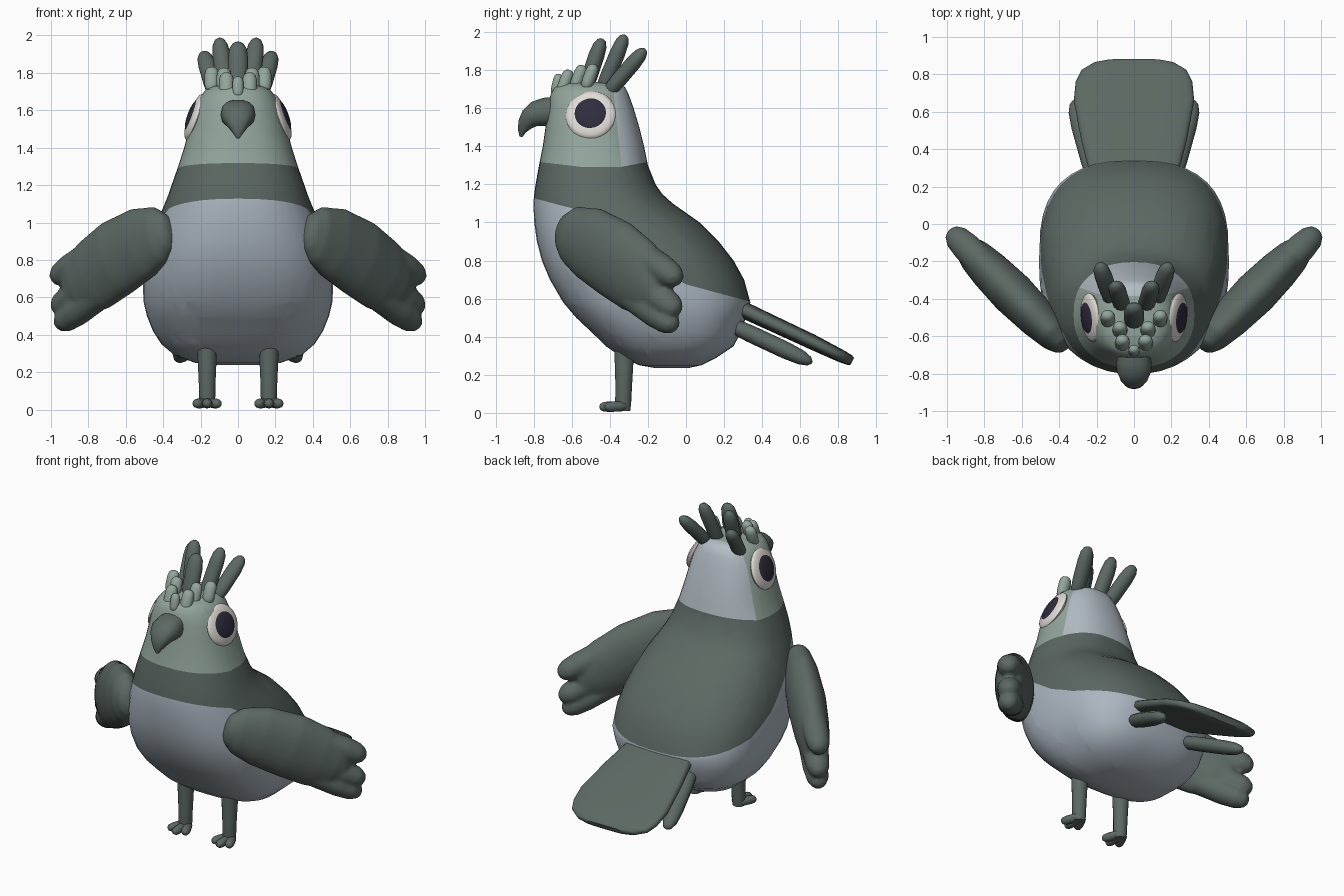
import bpy, bmesh, math
from mathutils import Vector, Matrix

if "Cube" in bpy.data.objects:
    bpy.data.objects.remove(bpy.data.objects["Cube"])


def material(name, rgb):
    lin = [((c / 255 + 0.055) / 1.055) ** 2.4 for c in rgb]
    m = bpy.data.materials.new(name)
    m.diffuse_color = (*lin, 1)
    m.use_nodes = True
    m.node_tree.nodes["Principled BSDF"].inputs["Base Color"].default_value = m.diffuse_color
    return m


DARK = material("dark slate green", (92, 104, 99))
GREEN = material("pale sage", (147, 166, 157))
LIGHT = material("light blue grey", (172, 183, 193))
NAPE = material("pale nape grey", (180, 190, 198))
WHITE = material("eye off white", (226, 221, 215))
BLACK = material("pupil dark violet", (47, 44, 62))


def finish(name, bm, *mats):
    bmesh.ops.recalc_face_normals(bm, faces=bm.faces)
    me = bpy.data.meshes.new(name)
    bm.to_mesh(me)
    bm.free()
    for m in mats:
        me.materials.append(m)
    ob = bpy.data.objects.new(name, me)
    bpy.context.collection.objects.link(ob)
    return ob


def superellipse(n, e):
    """Unit cross-section; e = 2 is round, larger is boxier."""
    pts = []
    for i in range(n):
        a = 2 * math.pi * i / n
        c, s = math.cos(a), math.sin(a)
        pts.append((math.copysign(abs(c) ** (2 / e), c), math.copysign(abs(s) ** (2 / e), s)))
    return pts


def loft(rings):
    bm = bmesh.new()
    vs = [[bm.verts.new(p) for p in r] for r in rings]
    n = len(vs[0])
    for a, b in zip(vs, vs[1:]):
        for i in range(n):
            bm.faces.new((a[i], a[(i + 1) % n], b[(i + 1) % n], b[i]))
    bm.faces.new(vs[0])
    bm.faces.new(vs[-1])
    return bm


def tube(name, stations, mat, side=(1, 0, 0), n=14, e=2):
    """Stations are (centre, radius along side, radius across side)."""
    c = [Vector(s[0]) for s in stations]
    rings = []
    for i, (_, rs, ru) in enumerate(stations):
        t = (c[min(i + 1, len(c) - 1)] - c[max(i - 1, 0)]).normalized()
        u = t.cross(Vector(side)).normalized()
        s = u.cross(t)
        rings.append([c[i] + s * rs * x + u * ru * y for x, y in superellipse(n, e)])
    return finish(name, loft(rings), mat)


CAPSULE = [(0, .3), (.03, .62), (.12, .9), (.3, 1), (.7, 1), (.88, .86), (.97, .55), (1, .2)]


def capsule(name, a, b, rs, ru, mat, side=(1, 0, 0), n=12):
    a, b = Vector(a), Vector(b)
    return tube(name, [(a.lerp(b, t), rs * k, ru * k) for t, k in CAPSULE], mat, side, n)


def fuse(parts):
    """Join overlapping parts and blend them into one smooth skin."""
    bpy.ops.object.select_all(action='DESELECT')
    for p in parts:
        p.select_set(True)
    bpy.context.view_layer.objects.active = parts[0]
    bpy.ops.object.join()
    r = parts[0].modifiers.new("skin", 'REMESH')
    r.mode, r.voxel_size, r.use_smooth_shade = 'VOXEL', .012, True
    m = parts[0].modifiers.new("blend", 'SMOOTH')
    m.factor, m.iterations = .5, 8


# Body and head: (height, front y, back y, half width)
BODY = [(.237, -.17, .02, .13), (.25, -.245, .08, .23), (.29, -.335, .16, .34),
        (.35, -.42, .25, .41), (.42, -.492, .287, .455), (.5, -.577, .315, .487),
        (.58, -.645, .338, .506), (.7, -.715, .305, .508), (.8, -.757, .25, .496),
        (.9, -.783, .172, .471), (1, -.797, .072, .435), (1.1, -.802, -.07, .392),
        (1.15, -.797, -.125, .372), (1.2, -.79, -.16, .355), (1.3, -.772, -.2, .32),
        (1.4, -.752, -.22, .288), (1.5, -.738, -.245, .262), (1.6, -.724, -.275, .235),
        (1.67, -.712, -.3, .205), (1.71, -.69, -.32, .172), (1.73, -.65, -.35, .13),
        (1.738, -.59, -.41, .07)]


def boxiness(z):
    return 2.3 + .45 * max(0, min(1, (1.1 - z) / .7))


bm = loft([[(w * x, (f + b) / 2 + (b - f) / 2 * y, z) for x, y in superellipse(40, boxiness(z))]
           for z, f, b, w in BODY])


def cut(faces, co, no):
    geom = set(faces)
    for f in faces:
        geom.update(f.edges, f.verts)
    bmesh.ops.bisect_plane(bm, geom=list(geom), dist=1e-5, plane_co=co, plane_no=no)


def line_height(line, y):
    for (y0, z0), (y1, z1) in zip(line, line[1:]):
        if y <= y1:
            break
    return z0 + (z1 - z0) * (y - y0) / (y1 - y0)


# Colour borders cut into the plumage along (y, z) lines
BELLY = [(-1, 1.18), (-.6, 1.075), (-.4, .92), (-.2, .775), (0, .675), (.5, .54)]
COLLAR = [(-1, 1.345), (-.55, 1.292), (-.35, 1.29), (.5, 1.45)]
for line in (BELLY, COLLAR):
    for y, z in line[1:-1]:
        cut(bm.faces[:], (0, y, z), (0, 1, 0))
    for (y0, z0), (y1, z1) in zip(line, line[1:]):
        slab = [f for f in bm.faces if y0 < f.calc_center_median().y < y1]
        cut(slab, (0, y0, z0), (0, z0 - z1, y1 - y0))
head = [f for f in bm.faces if f.calc_center_median().z > line_height(COLLAR, f.calc_center_median().y)]
cut(head, (0, -.34, 1.3), (0, .44, .045))
for f in bm.faces:
    c = f.calc_center_median()
    if c.z < line_height(BELLY, c.y):
        f.material_index = 1
    elif c.z > line_height(COLLAR, c.y):
        f.material_index = 3 if (c.y + .34) * .44 + (c.z - 1.3) * .045 > 0 else 2
finish("body", bm, DARK, LIGHT, GREEN, NAPE)

# Hooked beak
tube("beak", [((0, y, z), rs, ru) for y, z, rs, ru in [
    (-.66, 1.585, .084, .074), (-.74, 1.58, .093, .077), (-.785, 1.57, .093, .07),
    (-.82, 1.548, .077, .057), (-.847, 1.513, .052, .04), (-.862, 1.478, .028, .021),
    (-.867, 1.45, .008, .008)]], DARK, e=2.4)

# Tail fan
tube("tail", [((0, y, z), rs, ru) for y, z, rs, ru in [
    (.2, .585, .215, .042), (.3, .542, .245, .044), (.45, .472, .283, .042), (.66, .374, .322, .04),
    (.76, .325, .312, .036), (.82, .296, .283, .033), (.86, .277, .215, .028),
    (.873, .27, .15, .02)]], DARK, n=28, e=3.2)


def eye_disc(name, s, radius, depth, out, mat):
    bm = bmesh.new()
    bmesh.ops.create_uvsphere(bm, u_segments=28, v_segments=12, radius=1)
    normal = Vector((s * .93, -.1, .34)).normalized()
    m = (Matrix.Translation(Vector((s * .23, -.5, 1.565)) + normal * out)
         @ normal.to_track_quat('Z', 'Y').to_matrix().to_4x4()
         @ Matrix.Diagonal((radius, radius, depth, 1)))
    bmesh.ops.transform(bm, matrix=m, verts=bm.verts)
    finish(name, bm, mat)


for s, tag in ((-1, "left"), (1, "right")):
    # Eyes
    eye_disc(tag + "_eye", s, .132, .034, 0, WHITE)
    eye_disc(tag + "_pupil", s, .09, .022, .018, BLACK)

    # Wing paddle and its three feather tips, lying in a diagonal upright plane
    def wing(x, z):
        return (s * x, x - 1.02, z)
    flat = (s, -1, 0)
    parts = [tube(tag + "_wing", [(wing(x, z), th, h) for x, z, h, th in [
        (.36, .955, .04, .03), (.373, .95, .095, .06), (.42, .935, .155, .088),
        (.515, .89, .197, .107), (.65, .808, .212, .118), (.77, .717, .202, .108),
        (.84, .664, .17, .095), (.885, .63, .11, .075), (.905, .615, .03, .03)]], DARK, flat, 24)]
    for i, (a, b) in enumerate([((.68, .9), (.985, .695)), ((.68, .75), (.98, .533)),
                                ((.62, .7), (.965, .448))]):
        parts.append(capsule(f"{tag}_feather_{i}", wing(*a), wing(*b), .08, .078, DARK, flat, 16))
    fuse(parts)

    # Narrow feathers under the tail
    capsule(tag + "_under_tail_feather", (s * .19, .2, .48), (s * .318, .66, .265), .056, .045, DARK)

    # Legs and toes
    tube(tag + "_leg", [((s * .165, y, z), r, r) for y, z, r in [
        (-.325, .38, .052), (-.325, .28, .051), (-.327, .15, .045), (-.33, .05, .043),
        (-.33, .01, .038)]], DARK)
    for i, (dx, y) in enumerate([(-.062, -.425), (0, -.455), (.062, -.425)]):
        capsule(f"{tag}_toe_{i + 1}", (s * .165 + dx * .2, -.31, .036), (s * .165 + dx, y, .031),
                .028, .027, DARK)

    # Paired crest feathers and forehead tufts
    capsule(tag + "_crest_inner", (s * .06, -.45, 1.67), (s * .1, -.32, 1.985), .048, .041, DARK)
    capsule(tag + "_crest_outer", (s * .115, -.42, 1.67), (s * .185, -.215, 1.91), .048, .041, DARK)
    for i, (x, y, z) in enumerate([(.062, -.61, 1.8), (.075, -.54, 1.825), (.14, -.48, 1.83)]):
        capsule(f"{tag}_tuft_{i + 1}", (s * x, y - .05, z - .13), (s * x, y, z), .039, .033, GREEN)

# Centre crest feather and tuft
capsule("crest_centre", (0, -.54, 1.67), (0, -.44, 1.965), .054, .042, DARK)
capsule("tuft_centre", (0, -.69, 1.67), (0, -.665, 1.78), .03, .026, GREEN)

# Smooth shading with sharp creases kept
for ob in bpy.context.scene.objects:
    ob.select_set(True)
    bpy.context.view_layer.objects.active = ob
bpy.ops.object.shade_smooth_by_angle(angle=math.radians(50))
